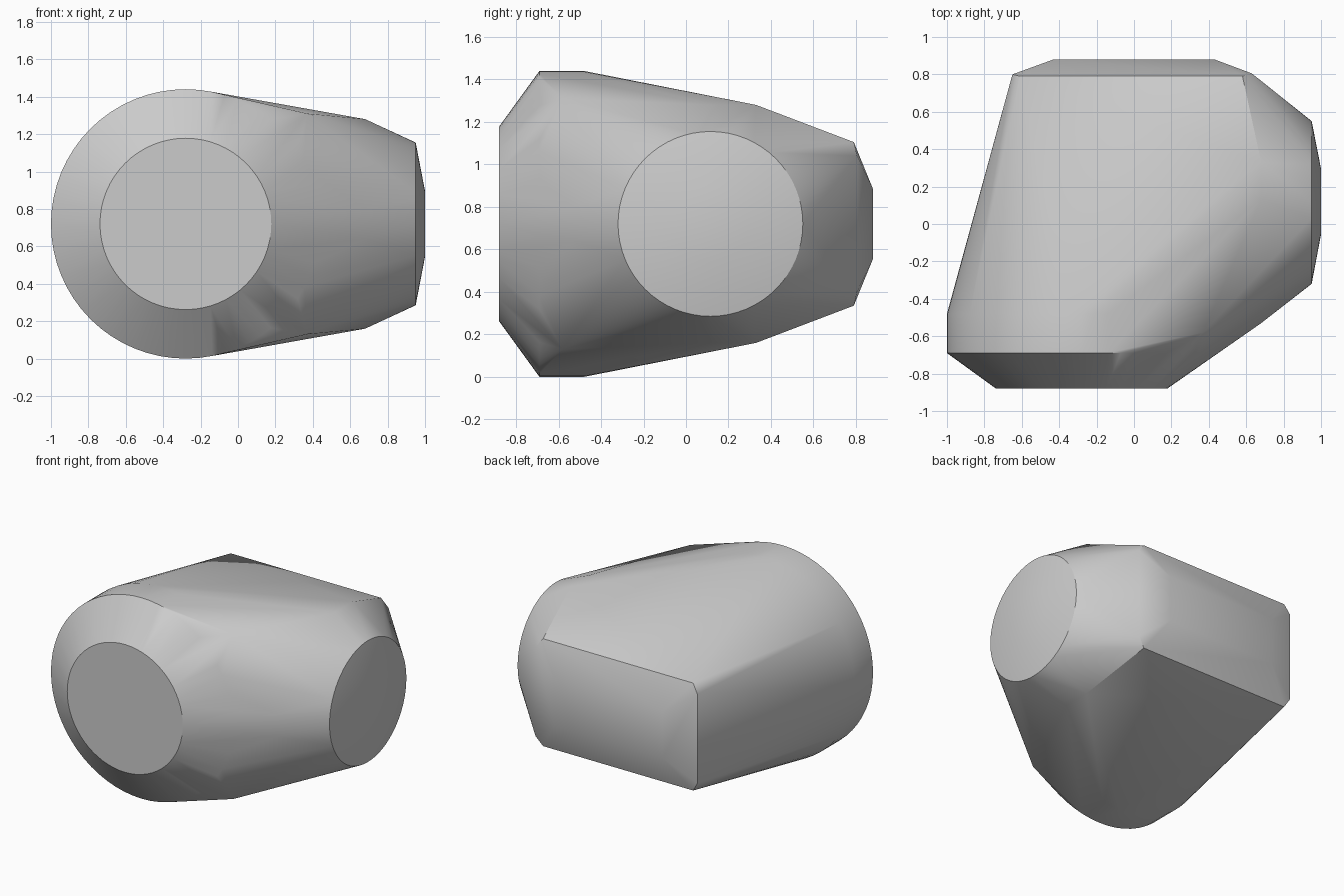
import bpy
import bmesh
from math import cos, sin, tau, radians

cube = bpy.data.objects.get("Cube")
if cube:
    bpy.data.objects.remove(cube, do_unlink=True)

MID = 0.72       # height of the horizontal mirror plane
SEGMENTS = 64

grey = bpy.data.materials.new("light grey")
grey.use_nodes = True
colour = (0.6, 0.6, 0.6, 1)
grey.diffuse_color = colour
grey.node_tree.nodes["Principled BSDF"].inputs["Base Color"].default_value = colour


def ring(bm, axis, offset, centre, radius):
    """Circle of points facing along the x or y axis."""
    for i in range(SEGMENTS):
        a = tau * i / SEGMENTS
        side, z = centre + radius * cos(a), MID + radius * sin(a)
        bm.verts.new((offset, side, z) if axis == "x" else (side, offset, z))


def mirrored(bm, x, y, rise):
    """Pair of points above and below the mirror plane."""
    for s in (1, -1):
        bm.verts.new((x, y, MID + s * rise))


bm = bmesh.new()

# Front drum: flat disc, bevel, short barrel
ring(bm, "y", -0.88, -0.28, 0.458)
ring(bm, "y", -0.69, -0.28, 0.72)
ring(bm, "y", -0.48, -0.28, 0.72)

# Side cap: round rim with a shallow raised centre
ring(bm, "x", 0.95, 0.115, 0.435)
ring(bm, "x", 1.0, 0.12, 0.175)

# Shoulders between the drum and the side cap
for x, y, rise in ((0.37, -0.58, 0.59), (0.68, -0.53, 0.08),
                   (0.68, 0.13, 0.56), (0.68, 0.33, 0.56)):
    mirrored(bm, x, y, rise)

# Back panel: clipped rim and raised rectangle
for x, y, rise in ((-0.61, 0.79, 0.385), (-0.65, 0.8, 0.32),
                   (0.58, 0.79, 0.385), (0.63, 0.805, 0.32),
                   (-0.43, 0.88, 0.165), (0.43, 0.88, 0.165)):
    mirrored(bm, x, y, rise)

# Wrap everything in one skin and merge the flat areas
hull = bmesh.ops.convex_hull(bm, input=bm.verts)
loose = {v for v in hull["geom_interior"] + hull["geom_unused"]
         if isinstance(v, bmesh.types.BMVert)}
bmesh.ops.delete(bm, geom=list(loose), context="VERTS")
bmesh.ops.dissolve_limit(bm, angle_limit=radians(0.3), verts=bm.verts, edges=bm.edges)
bmesh.ops.recalc_face_normals(bm, faces=bm.faces)

mesh = bpy.data.meshes.new("faceted_shell")
bm.to_mesh(mesh)
bm.free()
mesh.materials.append(grey)
shell = bpy.data.objects.new("faceted_shell", mesh)
bpy.context.collection.objects.link(shell)

# Smooth the gentle bends and keep the rims crisp
bpy.ops.object.select_all(action="DESELECT")
shell.select_set(True)
bpy.context.view_layer.objects.active = shell
bpy.ops.object.shade_smooth_by_angle(angle=radians(30))
